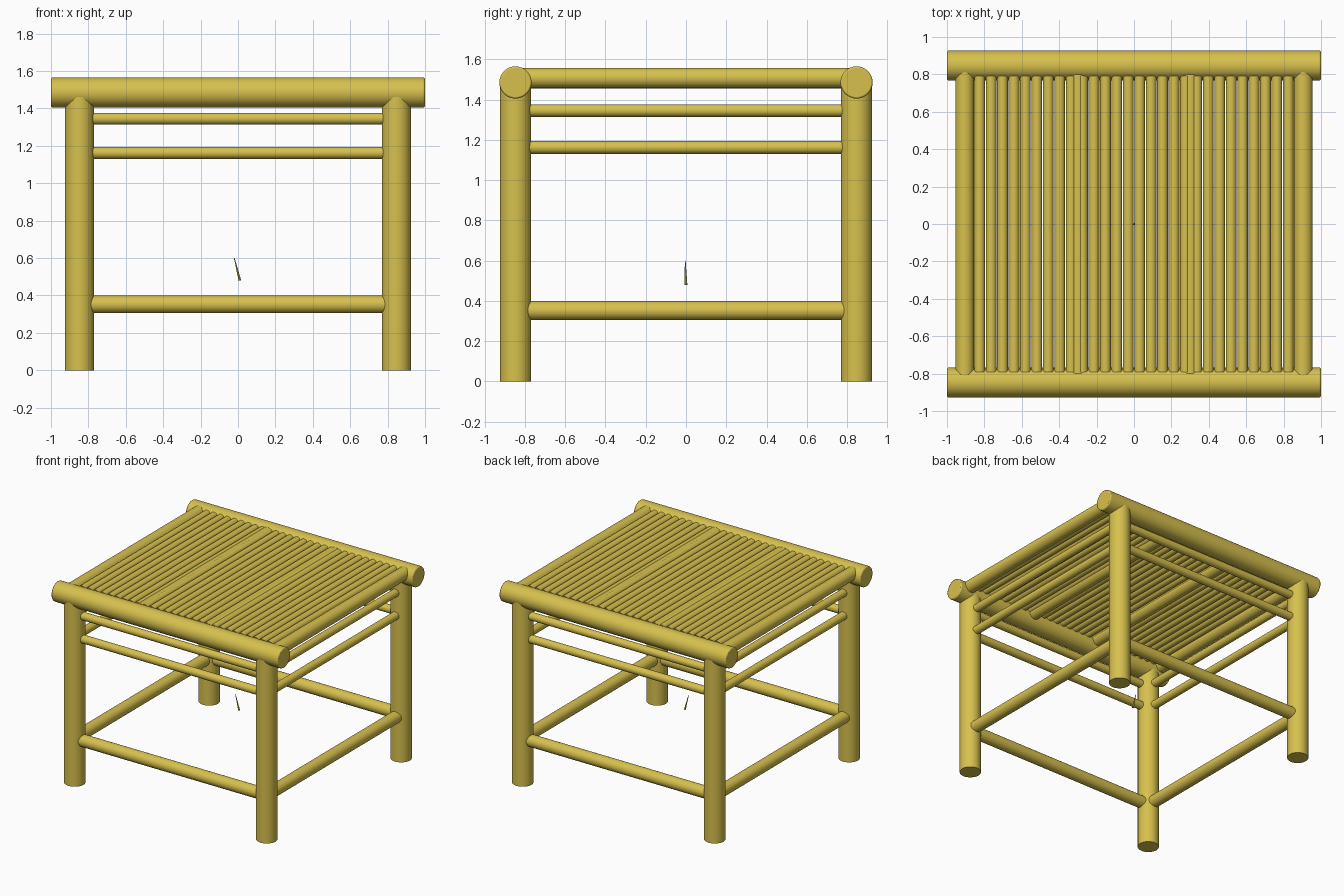
import bpy
import math
from mathutils import Vector

cube = bpy.data.objects.get("Cube")
if cube:
    bpy.data.objects.remove(cube, do_unlink=True)

bamboo = bpy.data.materials.new("golden_bamboo")
bamboo.use_nodes = True
COLOUR = (0.68, 0.53, 0.075, 1)
bamboo.diffuse_color = COLOUR
bamboo.node_tree.nodes["Principled BSDF"].inputs["Base Color"].default_value = COLOUR


def pole(name, start, end, radius, end_radius=None, sides=32, bevel=0):
    """Round pole between two points, optionally tapered or with eased ends."""
    a, b = Vector(start), Vector(end)
    bpy.ops.mesh.primitive_cone_add(
        vertices=sides, radius1=radius,
        radius2=radius if end_radius is None else end_radius,
        depth=(b - a).length, location=(a + b) / 2)
    ob = bpy.context.object
    ob.name = name
    ob.rotation_euler = (b - a).to_track_quat("Z", "Y").to_euler()
    ob.data.materials.append(bamboo)
    if bevel:
        mod = ob.modifiers.new("eased_ends", "BEVEL")
        mod.width = bevel
        mod.segments = 2
        mod.limit_method = "ANGLE"
        mod.angle_limit = math.radians(40)
    bpy.ops.object.shade_smooth_by_angle(angle=math.radians(40))
    return ob


LEG = 0.847       # leg centre offset in x and y
SPAN = 0.785      # half length of poles held between legs
SEAT = 1.507      # seat frame height

for side, s in (("left", 1), ("right", -1)):
    # Legs run up into the thick seat rails
    for end, e in (("front", -1), ("back", 1)):
        pole(f"{end}_{side}_leg", (s * LEG, e * LEG, 0), (s * LEG, e * LEG, 1.46), 0.0775)
    # Seat side rails and the two supports among the slats
    pole(f"{side}_seat_rail", (s * 0.905, -0.83, SEAT), (s * 0.905, 0.83, SEAT), 0.05)
    pole(f"{side}_seat_support", (s * 0.3, -0.8, SEAT - 0.003), (s * 0.3, 0.8, SEAT - 0.003), 0.048)

# Thick rails over the legs at front and back
for end, e in (("front", -1), ("back", 1)):
    pole(f"{end}_top_rail", (-1, e * LEG, 1.485), (1, e * LEG, 1.485), 0.08, sides=40, bevel=0.008)

# Cross bars between the legs on all four sides
for label, z, r in (("upper_bar", 1.345, 0.031), ("middle_bar", 1.162, 0.032),
                    ("stretcher", 0.352, 0.047)):
    for s, end, side in ((-1, "front", "right"), (1, "back", "left")):
        pole(f"{end}_{label}", (-SPAN, s * LEG, z), (SPAN, s * LEG, z), r)
        pole(f"{side}_{label}", (s * LEG, -SPAN, z), (s * LEG, SPAN, z), r)

# Seat slats running front to back
COUNT = 28
for i in range(COUNT):
    x = -0.825 + 1.65 * i / (COUNT - 1)
    pole(f"seat_slat_{i + 1}", (x, -0.79, 1.523), (x, 0.79, 1.523), 0.0285, sides=20)

# Small loose splinter beneath the seat
pole("splinter", (0.01, 0, 0.48), (-0.02, -0.004, 0.6), 0.007, 0.002, sides=8)
